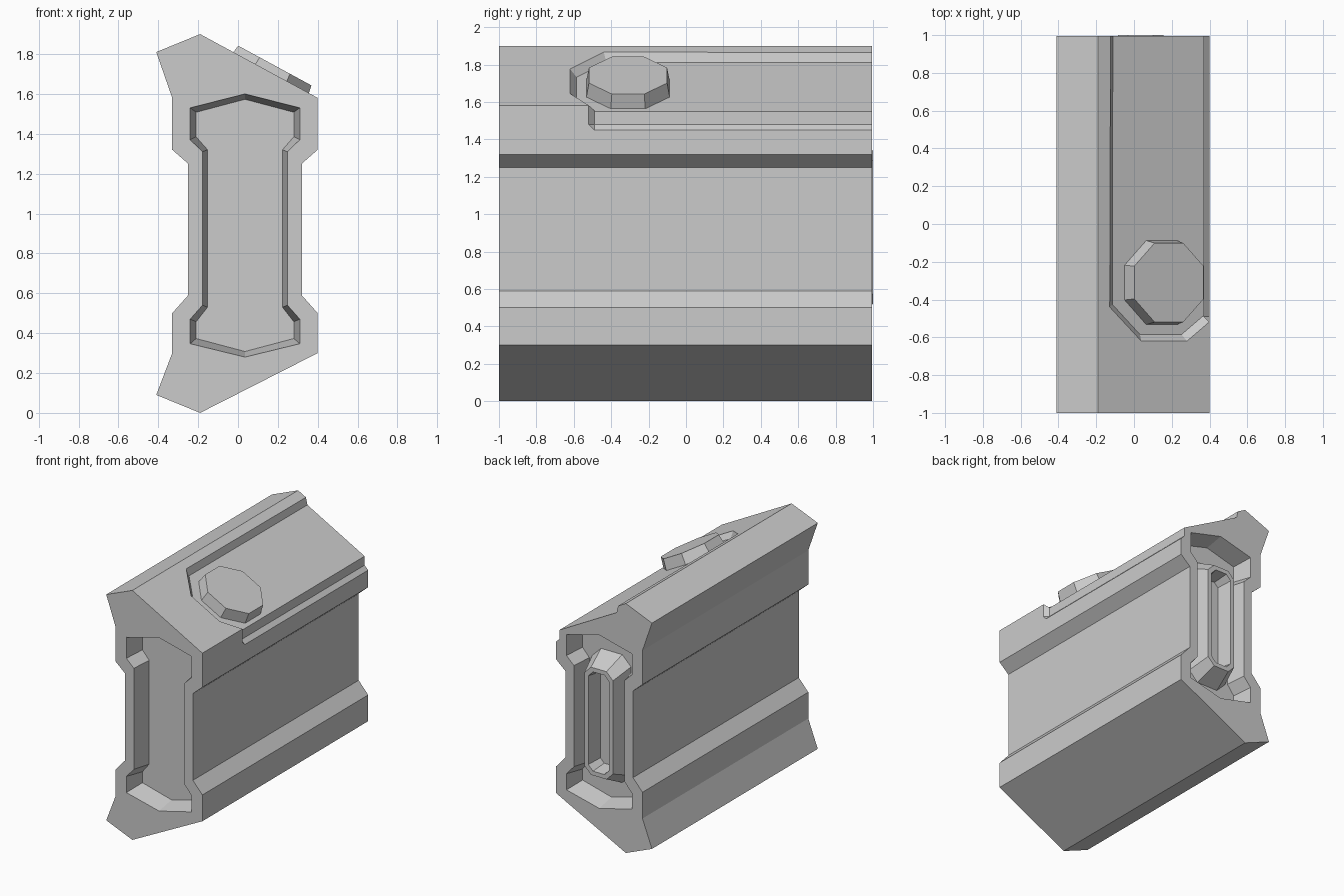
import bpy, bmesh, math
from mathutils import Vector

if "Cube" in bpy.data.objects:
    bpy.data.objects.remove(bpy.data.objects["Cube"])

CX = 0.035  # centre line of the end pockets


def loft(name, loops):
    """Skin a series of equal-length point loops and cap both ends."""
    bm = bmesh.new()
    rings = [[bm.verts.new(p) for p in loop] for loop in loops]
    n = len(rings[0])
    for a, b in zip(rings, rings[1:]):
        for i in range(n):
            j = (i + 1) % n
            bm.faces.new((a[i], a[j], b[j], b[i]))
    bm.faces.new(rings[0])
    bm.faces.new(rings[-1])
    bmesh.ops.recalc_face_normals(bm, faces=bm.faces)
    mesh = bpy.data.meshes.new(name)
    bm.to_mesh(mesh)
    bm.free()
    obj = bpy.data.objects.new(name, mesh)
    bpy.context.collection.objects.link(obj)
    return obj


def at_y(profile, y, dx=0):
    return [(x + dx, y, z) for x, z in profile]


def mirrored(half):
    """Close a half outline (x offset, z) symmetrically about CX."""
    other = [(-x, z) for x, z in reversed(half) if x > 0]
    return [(CX + x, z) for x, z in half + other]


def cut(target, cutter):
    cutter.hide_render = True
    mod = target.modifiers.new("cut", 'BOOLEAN')
    mod.operation = 'DIFFERENCE'
    mod.solver = 'EXACT'
    mod.object = cutter
    bpy.context.view_layer.objects.active = target
    bpy.ops.object.modifier_apply(modifier=mod.name)
    bpy.data.objects.remove(cutter)


# Sloped top: u runs down the slope, v along y, w out of the surface
ORIGIN = Vector((-0.19, 0, 1.9))
DOWN = Vector((0.59, 0, -0.32)).normalized()
OUT = Vector((-DOWN.z, 0, DOWN.x))


def on_slope(outline, w):
    return [ORIGIN + DOWN * u + Vector((0, v, 0)) + OUT * w for u, v in outline]


# Main body extruded from its end profile
profile = [(-0.19, 1.9), (-0.41, 1.81), (-0.33, 1.58), (-0.33, 1.32),
           (-0.25, 1.25), (-0.25, 0.59), (-0.33, 0.5), (-0.33, 0.3),
           (-0.41, 0.09), (-0.19, 0), (0.4, 0.3), (0.4, 0.5),
           (0.32, 0.59), (0.32, 1.25), (0.4, 1.32), (0.4, 1.58)]
body = loft("body", [at_y(profile, -1), at_y(profile, 0.995)])

# Tapered pocket in each end
rim = mirrored([(0, 1.6), (0.275, 1.53), (0.275, 1.37), (0.213, 1.31),
                (0.213, 0.54), (0.275, 0.47), (0.275, 0.347), (0, 0.28)])
floor = mirrored([(0, 1.573), (0.245, 1.508), (0.245, 1.385), (0.188, 1.32),
                  (0.188, 0.53), (0.245, 0.457), (0.245, 0.373), (0, 0.308)])
for end, s in ((-1, -1), (0.995, 1)):
    cut(body, loft("pocket_cutter", [at_y(floor, end - s * 0.15),
                                     at_y(rim, end), at_y(rim, end + s * 0.1)]))

# Shallow recess on the sloped top, open at the back
lip = [(0.075, 1.1), (0.07, -0.44), (0.26, -0.62), (0.535, -0.62),
       (0.80, -0.42), (0.80, 1.1)]
bed = [(0.112, 1.1), (0.108, -0.425), (0.275, -0.585), (0.525, -0.585),
       (0.80, -0.378), (0.80, 1.1)]
cut(body, loft("recess_cutter", [on_slope(bed, -0.042), on_slope(lip, 0),
                                 on_slope(lip, 0.1)]))

# Step along the upper right edge
step = [(0.37, 1.62), (0.37, 1.48), (0.45, 1.40), (0.45, 1.62)]
cut(body, loft("step_cutter", [at_y(step, -0.52, 0.03), at_y(step, -0.49),
                               at_y(step, 1.1)]))


# Octagonal button sitting in the recess
def octagon(apothem):
    r = apothem / math.cos(math.pi / 8)
    return [(0.405 + r * math.cos(math.pi * (i + 0.5) / 4),
             -0.31 + r * math.sin(math.pi * (i + 0.5) / 4)) for i in range(8)]


loft("button", [on_slope(octagon(0.224), -0.05), on_slope(octagon(0.209), 0.04)])


# Raised hollow boss in the rear pocket
def slot(hw, z0, z1, c):
    return mirrored([(hw - c, z1), (hw, z1 - c), (hw, z0 + c), (hw - c, z0)])


loft("rear_boss", [at_y(slot(0.165, 0.44, 1.42, 0.075), 0.84),
                   at_y(slot(0.12, 0.52, 1.34, 0.055), 1.0),
                   at_y(slot(0.088, 0.552, 1.308, 0.04), 1.0),
                   at_y(slot(0.07, 0.57, 1.29, 0.032), 0.88)])
